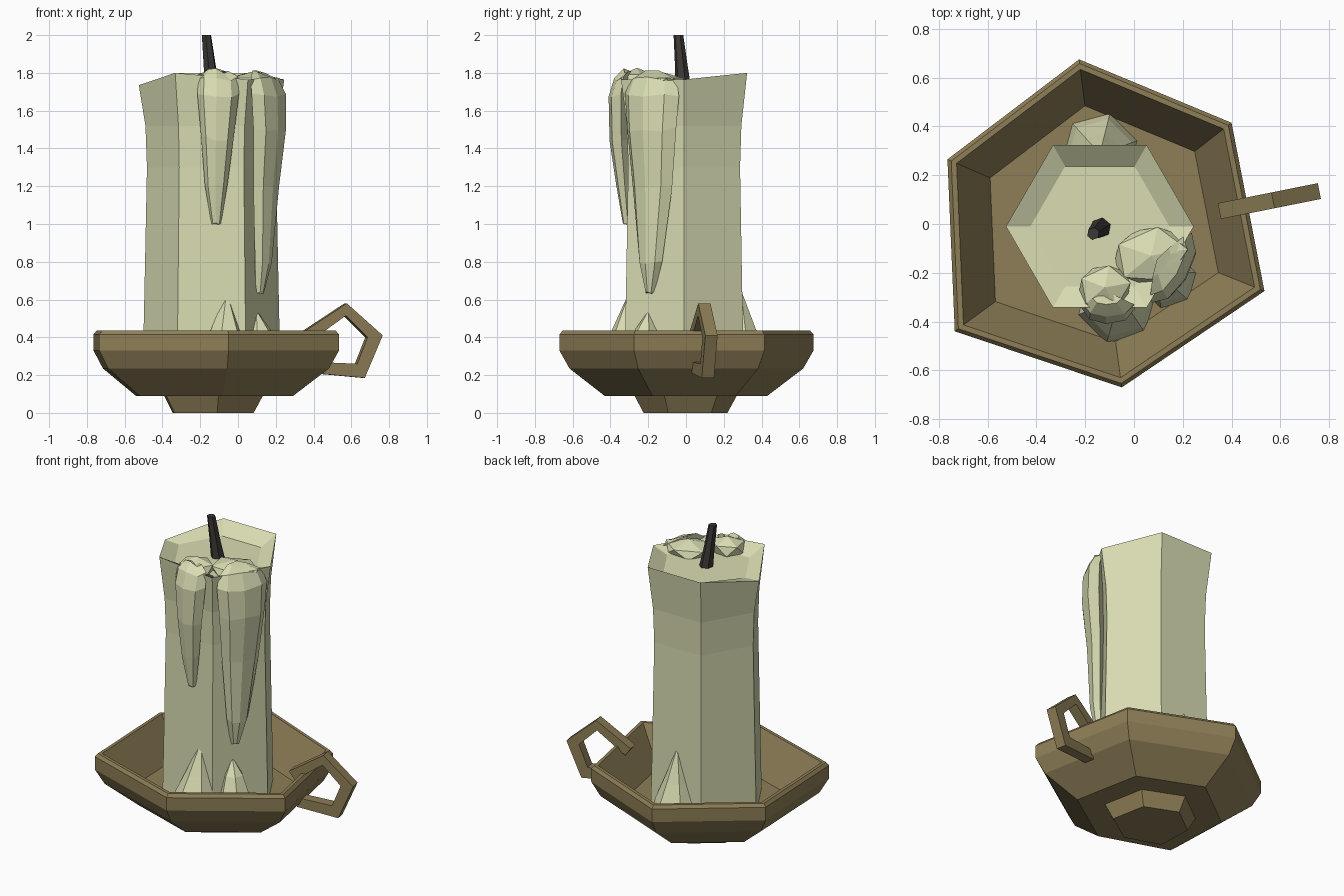
import bpy, bmesh, random
from math import sin, cos, radians
from mathutils import Vector

random.seed(4)
cube = bpy.data.objects.get("Cube")
if cube:
    bpy.data.objects.remove(cube, do_unlink=True)


def material(name, rgb):
    m = bpy.data.materials.new(name)
    m.use_nodes = True
    m.diffuse_color = (*rgb, 1)
    bsdf = next(n for n in m.node_tree.nodes if n.type == 'BSDF_PRINCIPLED')
    bsdf.inputs["Base Color"].default_value = (*rgb, 1)
    bsdf.inputs["Roughness"].default_value = 0.8
    return m


WAX = material("cream wax", (0.70, 0.72, 0.45))
BRASS = material("dull brass", (0.27, 0.21, 0.095))
CHAR = material("charred wick", (0.045, 0.04, 0.036))
CX, CY = -0.14, -0.01          # candle axis


def finish(name, bm, mat):
    bmesh.ops.recalc_face_normals(bm, faces=bm.faces)
    me = bpy.data.meshes.new(name)
    bm.to_mesh(me)
    bm.free()
    me.materials.append(mat)
    ob = bpy.data.objects.new(name, me)
    bpy.context.scene.collection.objects.link(ob)
    return ob


def loft(name, rings, mat):
    """Skin a stack of equal-length rings and cap both ends."""
    bm = bmesh.new()
    vs = [[bm.verts.new(p) for p in ring] for ring in rings]
    n = len(vs[0])
    for a, b in zip(vs, vs[1:]):
        for i in range(n):
            j = (i + 1) % n
            bm.faces.new((a[i], a[j], b[j], b[i]))
    bm.faces.new(vs[0])
    bm.faces.new(vs[-1])
    return finish(name, bm, mat)


def hexagon(x, y, z, r, phase=0):
    return [Vector((x + r * cos(radians(phase + 60 * i)),
                    y + r * sin(radians(phase + 60 * i)), z)) for i in range(6)]


# Dish: slightly uneven hexagon scaled along a bowl profile
corners = [(0.54, 0.42), (-0.085, 0.68), (-0.625, 0.27),
           (-0.595, -0.435), (0.09, -0.665), (0.675, -0.27)]


def dish_ring(s, z):
    return [Vector((CX + x * s, y * s - 0.005, z)) for x, y in corners]


loft("dish", [dish_ring(s, z) for s, z in (
    (0.64, 0.09), (0.92, 0.235), (1, 0.33), (1, 0.415), (0.975, 0.435),
    (0.94, 0.435), (0.72, 0.2))], BRASS)
loft("foot", [dish_ring(0.33, 0), dish_ring(0.41, 0.1)], BRASS)

# Handle: squared bar bent into an open pentagon
outer = [(0.35, 0.435), (0.57, 0.58), (0.76, 0.41), (0.665, 0.185), (0.40, 0.21)]
inner = [(0.385, 0.385), (0.565, 0.515), (0.68, 0.40), (0.625, 0.26), (0.40, 0.27)]
side = Vector((-0.2, 1, 0)).normalized() * 0.033


def on_handle(p):
    return Vector((p[0], 0.055 + 0.2 * (p[0] - 0.36), p[1]))


loft("handle", [[on_handle(o) - side, on_handle(o) + side,
                 on_handle(i) + side, on_handle(i) - side]
                for o, i in zip(outer, inner)], BRASS)

# Candle: flared hexagonal column with an uneven, sunken top
rim = hexagon(CX, CY, 0, 0.385)
for p, z in zip(rim, (1.765, 1.80, 1.80, 1.735, 1.80, 1.765)):
    p.z = z
loft("candle", [hexagon(CX, CY, z, r) for z, r in (
    (0.19, 0.365), (0.8, 0.352), (1.3, 0.342), (1.52, 0.35))]
    + [rim, hexagon(CX, CY, 1.73, 0.285)], WAX)

# Wick: tapered and bent
loft("wick", [hexagon(x, y, z, r, 20) for x, y, z, r in (
    (-0.135, -0.015, 1.72, 0.043), (-0.15, -0.025, 1.84, 0.034),
    (-0.167, -0.04, 2.0, 0.026))], CHAR)


# Drips: faceted tongues of wax running down a candle face
def drip(name, angle, levels):
    n = Vector((cos(radians(angle)), sin(radians(angle)), 0))
    t = Vector((-n.y, n.x, 0))
    rings = []
    for z, shift, width, front in levels:
        back = 0.27
        mid, depth = (front + back) / 2, (front - back) / 2
        c = Vector((CX, CY, z)) + t * shift + n * mid
        rings.append([c + t * width * cos(radians(a)) + n * depth * sin(radians(a))
                      + Vector((0, 0, random.uniform(-0.015, 0.015)))
                      for a in (0, 50, 95, 135, 180, 270)])
    loft(name, rings, WAX)


drip("front_drip", -90, [
    (1.01, 0.025, 0.025, 0.325), (1.2, 0.025, 0.06, 0.36), (1.45, 0.03, 0.085, 0.395),
    (1.68, 0.035, 0.11, 0.4), (1.77, 0.035, 0.105, 0.37), (1.81, 0.03, 0.06, 0.32)])
drip("left_drip", -30, [
    (0.63, -0.03, 0.025, 0.335), (0.8, -0.02, 0.07, 0.365), (1.2, -0.005, 0.12, 0.385),
    (1.5, 0.0, 0.15, 0.415), (1.68, 0.0, 0.165, 0.41), (1.77, 0.0, 0.14, 0.37),
    (1.8, 0.0, 0.07, 0.31)])


# Pools: lumps of melted wax spilling over the rim
def pool(name, loc, size, turn):
    bm = bmesh.new()
    bmesh.ops.create_icosphere(bm, subdivisions=1, radius=1)
    for v in bm.verts:
        x, y, z = v.co
        c, s = cos(radians(turn)), sin(radians(turn))
        x, y, z = x * size[0], y * size[1], z * size[2]
        v.co = Vector((x * c - y * s, x * s + y * c, z)) + Vector(loc)
    finish(name, bm, WAX)


pool("front_pool", (-0.12, -0.26, 1.762), (0.12, 0.1, 0.065), 10)
pool("left_pool", (0.07, -0.13, 1.745), (0.17, 0.13, 0.06), 10)


# Splashes: cones of set wax leaning on the foot of the candle
def splash(name, x, y, r, top, ax, ay):
    rings = []
    for z, s, k in ((0.19, 1, 0), (0.3, 0.85, 0.15), (0.44, 0.5, 0.6), (top, 0.06, 1)):
        rings.append(hexagon(x + (ax - x) * k, y + (ay - y) * k, z, r * s, 15))
    loft(name, rings, WAX)


splash("front_splash", -0.07, -0.33, 0.165, 0.62, -0.06, -0.3)
splash("left_splash", 0.14, -0.23, 0.12, 0.53, 0.1, -0.2)
splash("back_splash", -0.14, 0.3, 0.16, 0.63, -0.14, 0.29)
